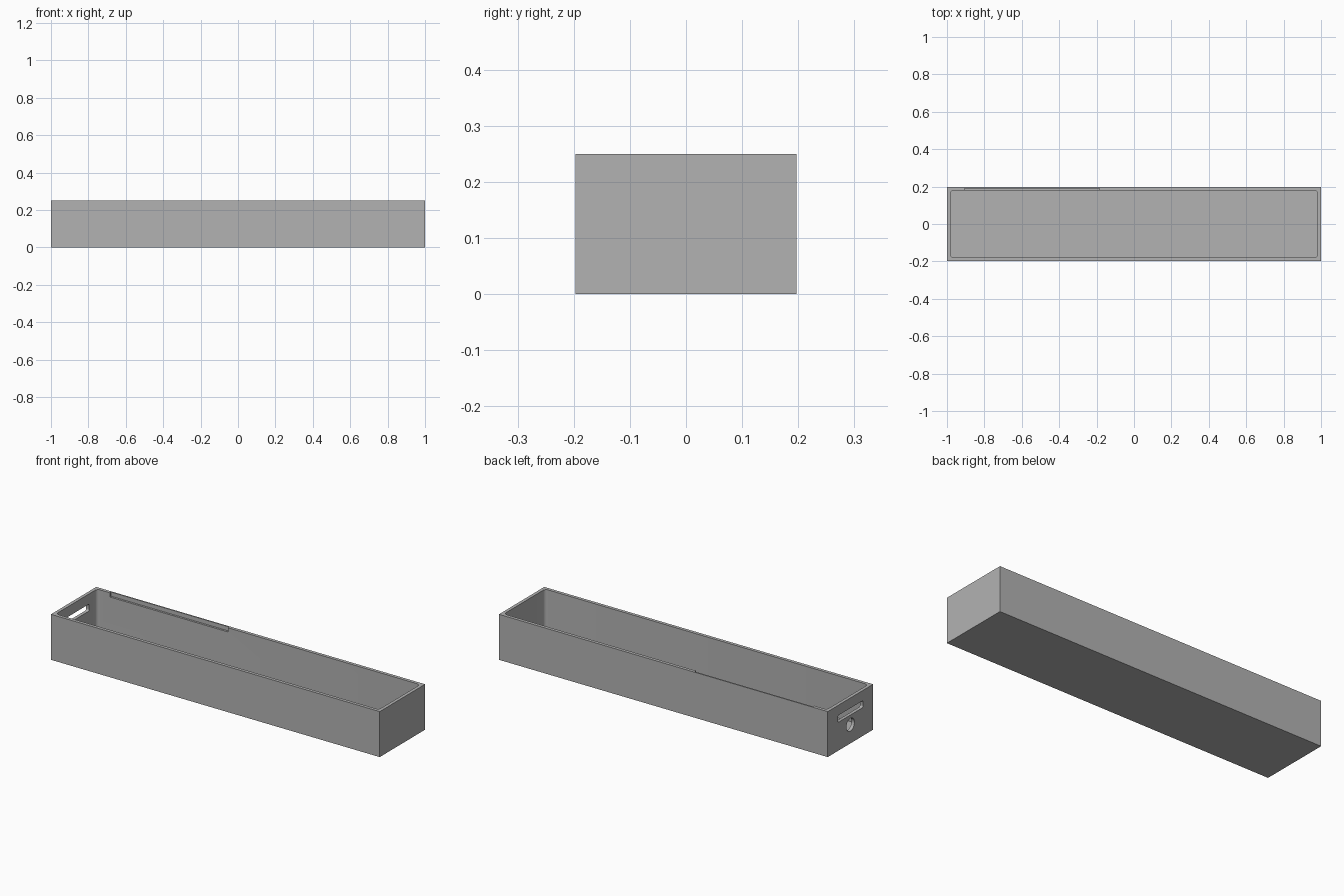
import bpy
import bmesh
import math
from mathutils import Matrix, Vector

if "Cube" in bpy.data.objects:
    bpy.data.objects.remove(bpy.data.objects["Cube"], do_unlink=True)

# Overall sizes
LENGTH, WIDTH, HEIGHT, WALL = 2.0, 0.394, 0.25, 0.018

grey = bpy.data.materials.new("plain grey")
grey.use_nodes = True
grey.diffuse_color = (0.45, 0.45, 0.45, 1)
grey.node_tree.nodes["Principled BSDF"].inputs["Base Color"].default_value = grey.diffuse_color


def make_object(name, bm):
    mesh = bpy.data.meshes.new(name)
    bm.to_mesh(mesh)
    bm.free()
    mesh.materials.append(grey)
    obj = bpy.data.objects.new(name, mesh)
    bpy.context.collection.objects.link(obj)
    return obj


def block(name, low, high, axis=None, radius=0.0):
    """Box between two corners, with the edges along one axis rounded."""
    low, high = Vector(low), Vector(high)
    bm = bmesh.new()
    place = Matrix.Translation((low + high) / 2) @ Matrix.Diagonal((*(high - low), 1))
    bmesh.ops.create_cube(bm, size=1, matrix=place)
    if axis is not None:
        edges = [e for e in bm.edges
                 if abs((e.verts[0].co - e.verts[1].co).normalized()[axis]) > 0.9]
        bmesh.ops.bevel(bm, geom=edges, offset=radius, segments=6,
                        profile=0.5, affect='EDGES')
    return make_object(name, bm)


half_x, half_y = LENGTH / 2, WIDTH / 2
in_x, in_y = half_x - WALL, half_y - WALL

# Outer body of the tray
tray = block("tray", (-half_x, -half_y, 0), (half_x, half_y, HEIGHT))

# Hollow inside with rounded upright corners
cavity = block("cavity_cutter", (-in_x, -in_y, WALL), (in_x, in_y, HEIGHT + 0.1), 2, 0.018)

# Shallow recess along the inner rim of the back wall
recess = block("rim_recess_cutter", (-0.905, in_y - 0.02, HEIGHT - 0.023),
               (-0.185, half_y - 0.007, HEIGHT + 0.1))

# Hand slot in the right end
slot = block("hand_slot_cutter", (-half_x - 0.1, -0.11, 0.156),
             (-in_x + 0.05, 0.11, 0.194), 0, 0.01)

# Round hole below the slot
bm = bmesh.new()
bmesh.ops.create_cone(bm, cap_ends=True, segments=32, radius1=0.035, radius2=0.035, depth=0.2,
                      matrix=Matrix.Translation((-half_x, 0, 0.103))
                      @ Matrix.Rotation(math.pi / 2, 4, 'Y'))
hole = make_object("round_hole_cutter", bm)

# Cut every opening, then drop the cutters
bpy.context.view_layer.objects.active = tray
for cutter in (cavity, recess, slot, hole):
    cutter.hide_render = True
    mod = tray.modifiers.new(cutter.name, 'BOOLEAN')
    mod.operation = 'DIFFERENCE'
    mod.solver = 'EXACT'
    mod.object = cutter
    bpy.ops.object.modifier_apply(modifier=mod.name)
    bpy.data.objects.remove(cutter, do_unlink=True)

bpy.ops.object.select_all(action='DESELECT')
tray.select_set(True)
bpy.ops.object.shade_smooth_by_angle(angle=math.radians(30))
